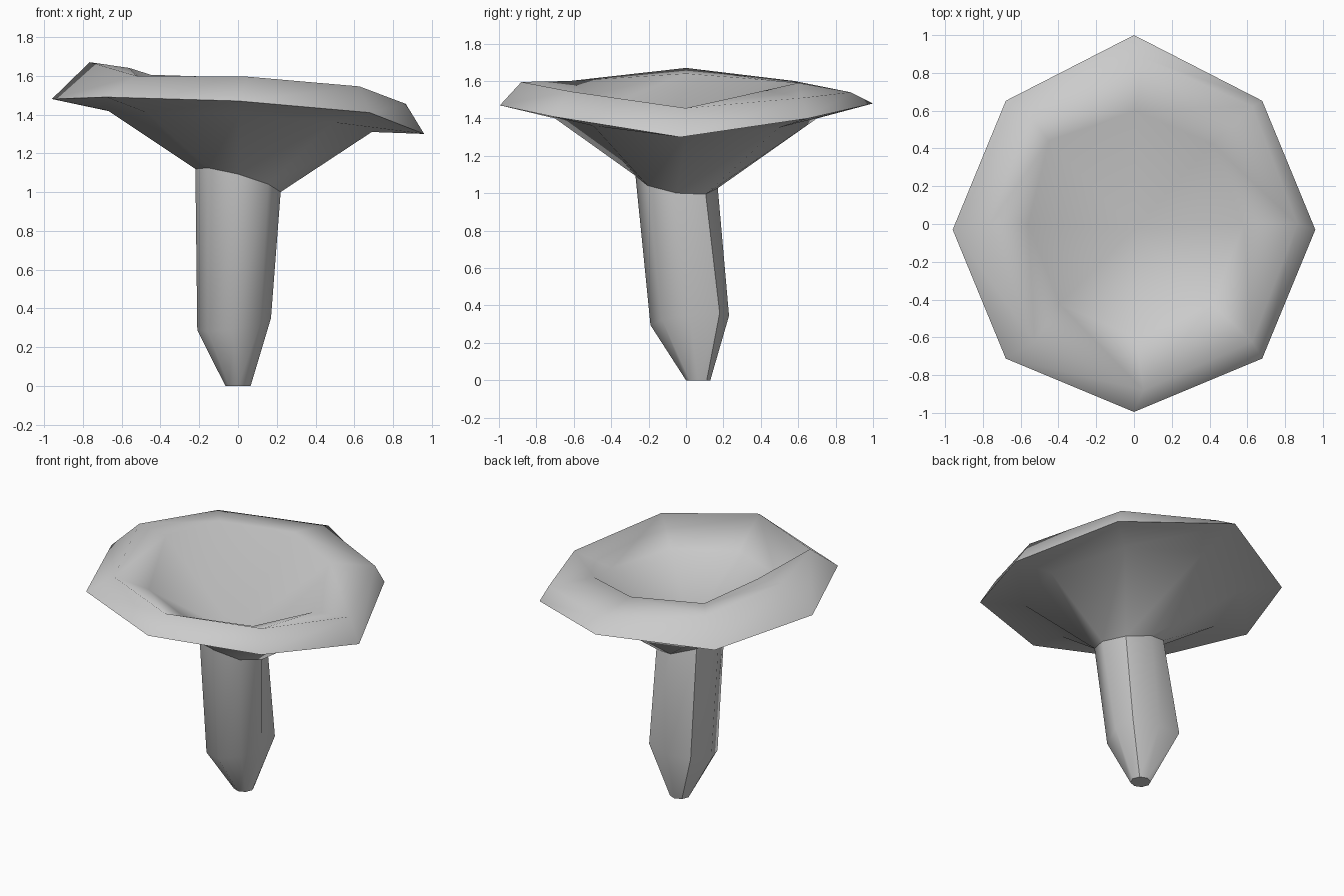
import bpy
import bmesh
import math

cube = bpy.data.objects.get("Cube")
if cube:
    bpy.data.objects.remove(cube, do_unlink=True)

SIDES = 8

grey = bpy.data.materials.new("plain_grey")
grey.use_nodes = True
tone = (0.6, 0.6, 0.6, 1.0)
grey.diffuse_color = tone
bsdf = next(n for n in grey.node_tree.nodes if n.type == "BSDF_PRINCIPLED")
bsdf.inputs["Base Color"].default_value = tone


def ring(cx, cy, rx, ry, heights):
    """Eight points, counter-clockwise from +x, each with its own height."""
    points = []
    for i, z in enumerate(heights):
        a = math.tau * i / SIDES
        points.append((cx + rx * math.cos(a), cy + ry * math.sin(a), z))
    return points


def tilted(cx, cy, rx, ry, z, slope_x, slope_y):
    """Ring lying on a tilted plane."""
    angles = [math.tau * i / SIDES for i in range(SIDES)]
    heights = [z + rx * slope_x * math.cos(a) + ry * slope_y * math.sin(a) for a in angles]
    return ring(cx, cy, rx, ry, heights)


def loft(name, rings, smooth_angle, centre=None, cap_start=False, ridged=None):
    """Skin consecutive rings; the ridged band is split along its higher diagonals."""
    bm = bmesh.new()
    loops = [[bm.verts.new(p) for p in r] for r in rings]
    for band, (low, high) in enumerate(zip(loops, loops[1:])):
        for i in range(SIDES):
            j = (i + 1) % SIDES
            a, b, c, d = low[i], low[j], high[j], high[i]
            if band != ridged:
                bm.faces.new((a, b, c, d))
            elif b.co.z + d.co.z > a.co.z + c.co.z:
                bm.faces.new((a, b, d))
                bm.faces.new((b, c, d))
            else:
                bm.faces.new((a, b, c))
                bm.faces.new((a, c, d))
    if cap_start:
        bm.faces.new(loops[0][::-1])
    if centre:
        tip = bm.verts.new(centre)
        last = loops[-1]
        for i in range(SIDES):
            bm.faces.new((last[i], last[(i + 1) % SIDES], tip))
    mesh = bpy.data.meshes.new(name)
    bm.to_mesh(mesh)
    bm.free()
    obj = bpy.data.objects.new(name, mesh)
    bpy.context.collection.objects.link(obj)
    mesh.materials.append(grey)
    bpy.ops.object.select_all(action="DESELECT")
    obj.select_set(True)
    bpy.context.view_layer.objects.active = obj
    bpy.ops.object.shade_smooth_by_angle(angle=math.radians(smooth_angle))


# Stem: small foot, pointed lower part bulging at the back, leaning shaft
foot = tilted(0, 0.065, 0.065, 0.065, 0, 0, 0)
shoulder = tilted(-0.02, 0.02, 0.19, 0.21, 0.32, 0.16, 0.12)
shoulder[1] = (0.16, 0.18, 0.36)
shoulder[3] = (-0.19, 0.22, 0.36)
neck = tilted(0, -0.05, 0.22, 0.22, 1.06, -0.27, -0.15)
loft("stem", [foot, shoulder, neck], 53, cap_start=True)

# Cap: underside cone, sharp rim drawn out at the back, raised lip, hollow bowl
underside = ring(0.01, 0, 0.68, 0.7, [1.31, 1.35, 1.4, 1.39, 1.42, 1.41, 1.4, 1.36])
rim = ring(0, -0.03, 0.96, 0.965, [1.3, 1.4, 1.48, 1.42, 1.48, 1.49, 1.47, 1.41])
rim[2] = (0, 1.0, 1.48)
lip = ring(0.05, 0, 0.815, 0.88, [1.455, 1.51, 1.54, 1.6, 1.67, 1.6, 1.595, 1.545])
lip[3] = (-0.56, 0.58, 1.6)
bowl = ring(0.01, 0, 0.57, 0.6, [1.41, 1.55, 1.59, 1.605, 1.64, 1.47, 1.45, 1.43])
bowl[3] = (-0.45, 0.44, 1.605)
loft("cap", [neck, underside, rim, lip, bowl], 80, centre=(0, -0.03, 1.12), ridged=3)
